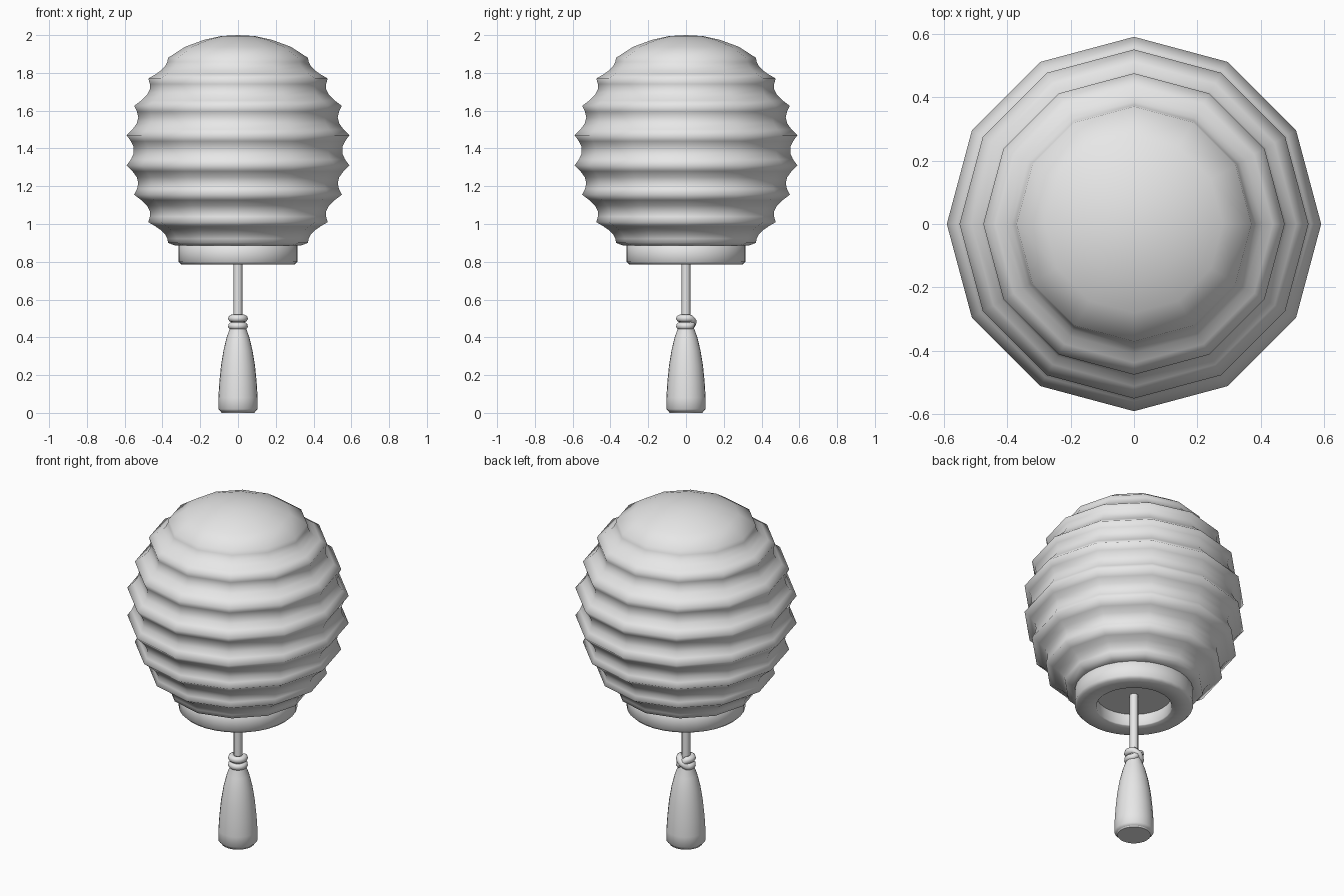
import bpy, bmesh, math

if "Cube" in bpy.data.objects:
    bpy.data.objects.remove(bpy.data.objects["Cube"])

paper = bpy.data.materials.new("light_grey")
paper.diffuse_color = (0.8, 0.8, 0.8, 1)
paper.use_nodes = True
paper.node_tree.nodes["Principled BSDF"].inputs["Base Color"].default_value = paper.diffuse_color


def finish(ob, angle=None):
    ob.data.materials.append(paper)
    bpy.context.view_layer.objects.active = ob
    for o in bpy.context.selected_objects:
        o.select_set(False)
    ob.select_set(True)
    if angle is None:
        bpy.ops.object.shade_smooth()
    else:
        bpy.ops.object.shade_smooth_by_angle(angle=math.radians(angle))
    return ob


def lathe(name, profile, sides, angle=None):
    """Spin (radius, height) points around z; radius 0 makes a pole."""
    bm = bmesh.new()
    rings = []
    for r, z in profile:
        n = sides if r > 0 else 1
        rings.append([bm.verts.new((r * math.cos(2 * math.pi * i / sides),
                                    r * math.sin(2 * math.pi * i / sides), z))
                      for i in range(n)])
    for a, b in zip(rings, rings[1:]):
        for i in range(sides):
            j = (i + 1) % sides
            quad = [a[i % len(a)], a[j % len(a)], b[j % len(b)], b[i % len(b)]]
            bm.faces.new(list(dict.fromkeys(quad)))
    bmesh.ops.recalc_face_normals(bm, faces=bm.faces)
    me = bpy.data.meshes.new(name)
    bm.to_mesh(me)
    bm.free()
    ob = bpy.data.objects.new(name, me)
    bpy.context.collection.objects.link(ob)
    return finish(ob, angle)


# Lantern shade: sharp ridges with scalloped hollows between them
MID = 1.39
upper = [(0.59, 1.47), (0.55, 1.625), (0.475, 1.77), (0.37, 1.88)]
ridges = [(r, 2 * MID - z) for r, z in reversed(upper)] + upper
shade = [(0, 0.885), (0.33, 0.885)]
for (r0, z0), (r1, z1) in zip(ridges, ridges[1:]):
    shade.append((r0, z0))
    depth = 0.04 if min(r0, r1) > 0.4 else 0.028
    for k in range(1, 5):
        t = k / 5
        shade.append((r0 + (r1 - r0) * t - depth * math.sin(math.pi * t),
                      z0 + (z1 - z0) * t))
shade += [ridges[-1], (0.28, 1.938), (0.18, 1.975), (0.09, 1.995), (0, 2.0)]
lathe("lantern_shade", shade, 12)

# Round collar with a recess underneath
lathe("bottom_collar", [(0, 0.895), (0.305, 0.895), (0.315, 0.885), (0.315, 0.80),
                        (0.30, 0.785), (0.205, 0.785), (0.20, 0.79),
                        (0.20, 0.855), (0, 0.855)], 32, 50)

# Hanging cord
lathe("cord", [(0, 0.45), (0.023, 0.45), (0.023, 0.86), (0, 0.86)], 12, 50)

# Tassel skirt
lathe("tassel", [(0, 0.005), (0.09, 0.005), (0.104, 0.02), (0.104, 0.08),
                 (0.099, 0.16), (0.09, 0.25), (0.077, 0.33), (0.06, 0.40),
                 (0.042, 0.45), (0.035, 0.50), (0, 0.505)], 24, 50)
lathe("tassel_base", [(0, 0), (0.088, 0), (0.092, 0.006), (0, 0.006)], 24, 50)

# Tie: one strand wound twice, crossing itself at the back
curve = bpy.data.curves.new("tassel_tie", "CURVE")
curve.dimensions = "3D"
curve.bevel_depth = 0.02
curve.bevel_resolution = 2
N = 64
sp = curve.splines.new("POLY")
sp.points.add(N - 1)
for i, p in enumerate(sp.points):
    a = 4 * math.pi * i / N
    s = max(-1, min(1, 2.5 * math.sin(a / 2)))
    r = 0.033 + 0.004 * (1 - abs(s)) * math.copysign(1, math.cos(a / 2))
    p.co = (r * math.sin(a), r * math.cos(a), 0.48 + 0.02 * s, 1)
sp.use_cyclic_u = True
tie = bpy.data.objects.new("tassel_tie", curve)
bpy.context.collection.objects.link(tie)
bpy.context.view_layer.objects.active = tie
for o in bpy.context.selected_objects:
    o.select_set(False)
tie.select_set(True)
bpy.ops.object.convert(target="MESH")
finish(bpy.context.view_layer.objects.active)
